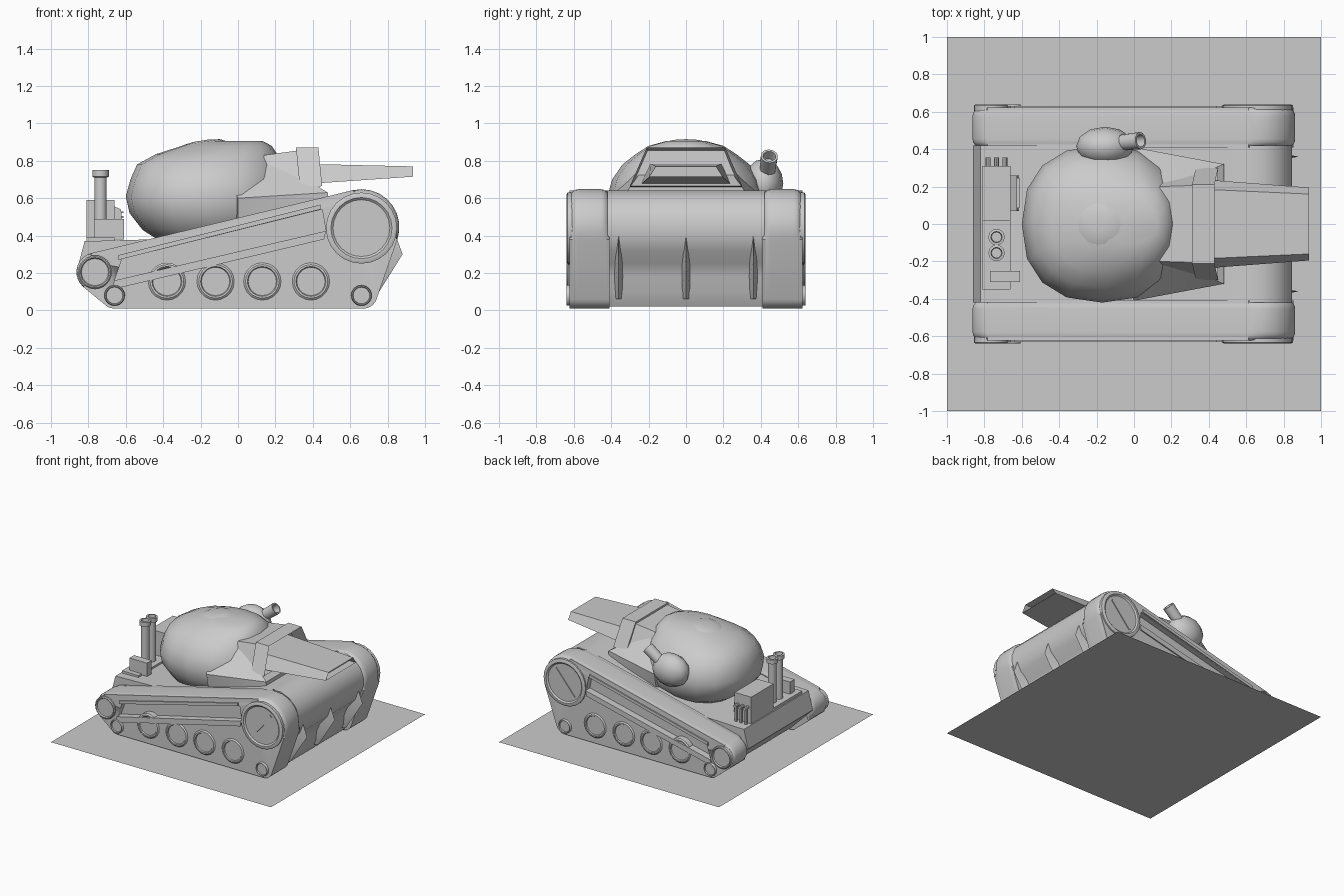
import bpy, bmesh, math
from mathutils import Vector

cube = bpy.data.objects.get("Cube")
if cube:
    bpy.data.objects.remove(cube, do_unlink=True)

grey = bpy.data.materials.new("plain_grey")
grey.use_nodes = True
grey.diffuse_color = (0.6, 0.6, 0.6, 1)
grey.node_tree.nodes["Principled BSDF"].inputs["Base Color"].default_value = (0.6, 0.6, 0.6, 1)


def finish(name, bm, angle=35, mirror=False):
    bmesh.ops.recalc_face_normals(bm, faces=bm.faces[:])
    mesh = bpy.data.meshes.new(name)
    bm.to_mesh(mesh)
    bm.free()
    mesh.materials.append(grey)
    ob = bpy.data.objects.new(name, mesh)
    bpy.context.collection.objects.link(ob)
    bpy.ops.object.select_all(action='DESELECT')
    ob.select_set(True)
    bpy.context.view_layer.objects.active = ob
    bpy.ops.object.shade_smooth_by_angle(angle=math.radians(angle))
    if mirror:
        ob.modifiers.new("mirror", 'MIRROR').use_axis = (False, True, False)
    return ob


def loft(rings, caps=True):
    bm = bmesh.new()
    vs = [[bm.verts.new(p) for p in ring] for ring in rings]
    n = len(rings[0])
    for a, b in zip(vs, vs[1:]):
        for i in range(n):
            j = (i + 1) % n
            bm.faces.new((a[i], a[j], b[j], b[i]))
    if caps:
        bm.faces.new(vs[0])
        bm.faces.new(vs[-1])
    return bm


def prism(name, pts, y0, y1, bevel=0.0, **kw):
    """Side profile (x, z) extruded across y, with optional rounded rims."""
    bm = loft([[(x, y, z) for x, z in pts] for y in (y0, y1)])
    if bevel:
        rims = [e for e in bm.edges if abs(e.verts[0].co.y - e.verts[1].co.y) < 1e-6]
        bmesh.ops.bevel(bm, geom=rims, offset=bevel, segments=4, profile=0.5,
                        affect='EDGES', clamp_overlap=False)
    return finish(name, bm, **kw)


def solid(name, pts, **kw):
    """Convex solid around a few points."""
    bm = bmesh.new()
    for p in pts:
        bm.verts.new(p)
    bmesh.ops.convex_hull(bm, input=bm.verts[:])
    bmesh.ops.dissolve_limit(bm, angle_limit=0.02, verts=bm.verts[:], edges=bm.edges[:])
    return finish(name, bm, **kw)


def both(*pts):
    return [(x, s * y, z) for x, y, z in pts for s in (1, -1)]


def box(name, x0, x1, y0, y1, z0, z1):
    return prism(name, [(x0, z0), (x1, z0), (x1, z1), (x0, z1)], y0, y1)


def turned(name, base, axis, profile, n=16, **kw):
    """Round part: (radius, distance) profile along an axis."""
    quat = Vector(axis).to_track_quat('Z', 'Y')
    rings = []
    for r, d in profile:
        rings.append([Vector(base) + quat @ Vector((r * math.cos(t), r * math.sin(t), d))
                      for t in (2 * math.pi * i / n for i in range(n))])
    return finish(name, loft(rings), **kw)


def belt(circles, steps=9):
    """Outline of a belt pulled around circles listed anticlockwise."""
    n = len(circles)
    normals = []
    for i in range(n):
        (x, z, r), (u, w, q) = circles[i], circles[(i + 1) % n]
        normals.append(math.atan2(w - z, u - x) - math.acos((r - q) / math.hypot(u - x, w - z)))
    pts = []
    for i, (x, z, r) in enumerate(circles):
        a = normals[i - 1]
        sweep = (normals[i] - a) % (2 * math.pi)
        pts += [(x + r * math.cos(a + sweep * k / steps), z + r * math.sin(a + sweep * k / steps))
                for k in range(steps + 1)]
    return pts


# Ground plate
bm = bmesh.new()
bmesh.ops.create_grid(bm, x_segments=1, y_segments=1, size=1)
finish("ground_plate", bm)

# Tracks with a long slanted recess
track = prism("tracks", belt([(-0.66, 0.085, 0.075), (0.67, 0.085, 0.075),
                              (0.66, 0.445, 0.203), (-0.76, 0.205, 0.104)]),
              0.41, 0.622, bevel=0.045)
cutter = prism("recess_cutter", [(-0.66, 0.16), (0.47, 0.425), (0.45, 0.54), (-0.62, 0.275)], 0.575, 0.7)
cutter.hide_render = True
cut = track.modifiers.new("recess", 'BOOLEAN')
cut.operation, cut.object = 'DIFFERENCE', cutter
bpy.context.view_layer.objects.active = track
bpy.ops.object.modifier_apply(modifier="recess")
bpy.data.objects.remove(cutter, do_unlink=True)
track.modifiers.new("mirror", 'MIRROR').use_axis = (False, True, False)

# Rails along the recess
prism("upper_rail", [(-0.64, 0.27), (0.44, 0.54), (0.44, 0.565), (-0.64, 0.295)], 0.6, 0.632, mirror=True)
prism("lower_rail", [(-0.68, 0.11), (0.46, 0.38), (0.47, 0.425), (-0.66, 0.16)], 0.6, 0.632, mirror=True)

# Wheels and hubs
for i, x in enumerate((-0.38, -0.12, 0.13, 0.39)):
    turned(f"road_wheel_{i + 1}", (x, 0, 0.155), (0, 1, 0),
           [(0.1, 0.55), (0.1, 0.622), (0.09, 0.63), (0.08, 0.63), (0.07, 0.612)], n=20, mirror=True)
for name, x, z, r in (("drive_hub", 0.66, 0.44, 0.19), ("rear_hub", -0.765, 0.205, 0.09),
                      ("front_roller", 0.66, 0.08, 0.055), ("rear_roller", -0.66, 0.08, 0.055)):
    turned(name, (x, 0, z), (0, 1, 0),
           [(r, 0.55), (r, 0.634), (r * 0.93, 0.64), (r * 0.86, 0.64), (r * 0.8, 0.63)], n=24, mirror=True)
prism("hub_slot_bar", [(0.565, 0.345), (0.58, 0.335), (0.75, 0.53), (0.735, 0.545)], 0.62, 0.637, mirror=True)

# Hull
prism("hull", [(-0.86, 0.22), (-0.82, 0.37), (-0.45, 0.38), (0.45, 0.59), (0.58, 0.635),
               (0.68, 0.642), (0.76, 0.61), (0.82, 0.55), (0.845, 0.48), (0.845, 0.4), (0.82, 0.32),
               (0.76, 0.25), (0.73, 0.18), (0.72, 0.1), (0.68, 0.02), (-0.66, 0.02)], -0.42, 0.42)
for name, y in (("left_fin", 0.36), ("middle_fin", 0), ("right_fin", -0.36)):
    solid(name, [(0.84, y, 0.41), (0.88, y, 0.3), (0.73, y, 0.06)]
          + [(x, y + s, z) for x, z in ((0.75, 0.3), (0.68, 0.06)) for s in (-0.025, 0.025)])

# Turret: stacked rounded outlines (height, rear x, front x, half width)
rings = []
for z, x0, x1, w in ((0.36, -0.4, 0.1, 0.26), (0.43, -0.51, 0.2, 0.36), (0.52, -0.58, 0.24, 0.405),
                     (0.61, -0.6, 0.26, 0.42), (0.7, -0.575, 0.25, 0.395), (0.78, -0.54, 0.23, 0.34),
                     (0.835, -0.44, 0.21, 0.27), (0.88, -0.3, 0.18, 0.2), (0.907, -0.2, 0.13, 0.1)):
    ring = []
    for i in range(16):
        c, s = math.cos(math.pi * i / 8), math.sin(math.pi * i / 8)
        ring.append(((x0 + x1) / 2 + (x1 - x0) / 2 * math.copysign(abs(c) ** 0.85, c),
                     w * math.copysign(abs(s) ** 0.85, s), z))
    rings.append(ring)
finish("turret", loft(rings), angle=50)
solid("turret_front", both((0.0, 0.41, 0.6), (0.48, 0.32, 0.63), (0.48, 0.32, 0.52),
                           (0.0, 0.38, 0.44), (0.2, 0.2, 0.8), (-0.1, 0.2, 0.8)))
turned("turret_hatch", (-0.19, 0, 0.87), (-0.16, 0, 1),
       [(0.16, -0.05), (0.15, 0.005), (0.1, 0.03), (0.04, 0.038)], angle=50)

# Gun hood with a hollow mouth
bm = loft([[(0.14, -0.29, 0.6), (0.14, 0.29, 0.6), (0.14, 0.2, 0.83), (0.14, -0.2, 0.83)],
           [(0.45, -0.3, 0.665), (0.45, 0.3, 0.665), (0.43, 0.21, 0.87), (0.43, -0.21, 0.87)]])
bm.faces.ensure_lookup_table()
mouth = bm.faces[-1]
bmesh.ops.inset_region(bm, faces=[mouth], thickness=0.035)
for v in mouth.verts:
    v.co.x -= 0.12
finish("gun_hood", bm)

# Wide flat gun, slightly hollow at the muzzle
bm = loft([[(x, -b, z0), (x, b, z0), (x, t, z1), (x, -t, z1)]
           for x, b, t, z0, z1 in ((0.28, 0.245, 0.19, 0.67, 0.785), (0.935, 0.195, 0.16, 0.715, 0.77))])
bm.faces.ensure_lookup_table()
muzzle = bm.faces[-1]
bmesh.ops.inset_region(bm, faces=[muzzle], thickness=0.01)
for v in muzzle.verts:
    v.co.x -= 0.06
finish("gun_barrel", bm)

# Side turret with its short gun
bm = bmesh.new()
bmesh.ops.create_uvsphere(bm, u_segments=12, v_segments=8, radius=1)
for v in bm.verts:
    v.co = Vector((-0.155 + 0.155 * v.co.x, 0.415 + 0.105 * v.co.y, 0.68 + 0.13 * v.co.z))
finish("side_turret", bm, angle=50)
turned("side_gun", (-0.12, 0.43, 0.7), (0.15, 0.015, 0.12),
       [(0.04, 0), (0.046, 0.2), (0.034, 0.2), (0.03, 0.14)], n=12)

# Rear deck equipment
box("deck_base", -0.81, -0.66, -0.35, 0.31, 0.36, 0.39)
box("engine_box", -0.81, -0.66, 0.02, 0.31, 0.38, 0.59)
solid("grille_box", [(x, y, z) for y in (0.07, 0.26)
                     for x, z in ((-0.67, 0.4), (-0.615, 0.4), (-0.625, 0.54), (-0.67, 0.56))])
for i in range(5):
    z = 0.42 + i * 0.025
    box(f"grille_slat_{i + 1}", -0.63, -0.612, 0.085, 0.245, z, z + 0.01)
box("tool_box", -0.77, -0.61, -0.31, -0.25, 0.38, 0.49)
for name, y in (("left_exhaust", -0.07), ("right_exhaust", -0.155)):
    turned(name, (-0.735, y, 0), (0, 0, 1),
           [(0.033, 0.38), (0.033, 0.71), (0.044, 0.715), (0.044, 0.75), (0.03, 0.752), (0.027, 0.72)], n=12)
for i, x in enumerate((-0.78, -0.735, -0.69)):
    turned(f"side_pipe_{i + 1}", (x, 0.335, 0), (0, 0, 1), [(0.012, 0.37), (0.012, 0.5)], n=8)
    turned(f"pipe_elbow_{i + 1}", (x, 0.3, 0.5), (0, 1, 0), [(0.013, 0), (0.013, 0.055)], n=8)
